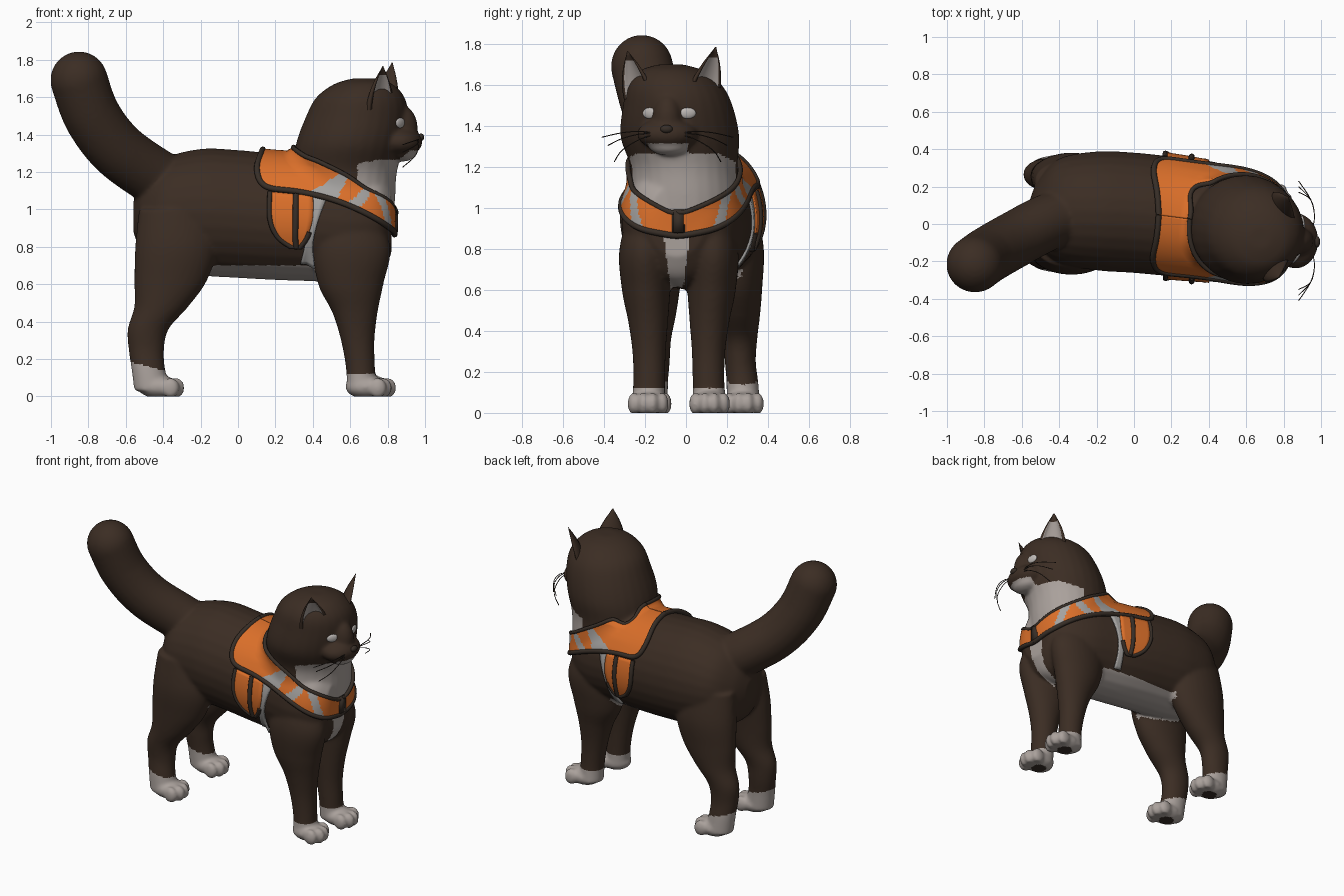
import bpy, bmesh, math
from mathutils import Vector, Matrix

if "Cube" in bpy.data.objects:
    bpy.data.objects.remove(bpy.data.objects["Cube"])

def mat(name, rgb):
    m = bpy.data.materials.new(name)
    m.diffuse_color = (*rgb, 1)
    m.use_nodes = True
    m.node_tree.nodes["Principled BSDF"].inputs["Base Color"].default_value = m.diffuse_color
    return m

FUR = mat("dark_brown_fur", (0.044, 0.026, 0.017))
PALE = mat("pale_grey_fur", (0.40, 0.355, 0.33))
ORANGE = mat("orange_fabric", (0.71, 0.16, 0.023))
REFLECT = mat("reflective_grey", (0.37, 0.36, 0.35))
TRIM = mat("dark_trim", (0.038, 0.027, 0.020))
EYE = mat("light_eye", (0.52, 0.49, 0.47))

def spline(pts, n):
    """Catmull-Rom samples through tuples of any length."""
    out, last = [], len(pts) - 1
    for k in range(n + 1):
        u = k / n * last
        i = min(int(u), last - 1)
        t = u - i
        a, b, c, d = (pts[max(0, min(last, i + o))] for o in (-1, 0, 1, 2))
        out.append([0.5 * (2*q + (r-p)*t + (2*p-5*q+4*r-s)*t*t + (3*q-p-3*r+s)*t**3)
                    for p, q, r, s in zip(a, b, c, d)])
    return out

def finish(name, bm, mats):
    me = bpy.data.meshes.new(name)
    bmesh.ops.recalc_face_normals(bm, faces=bm.faces)
    for f in bm.faces:
        f.smooth = True
    bm.to_mesh(me)
    bm.free()
    for m in mats:
        me.materials.append(m)
    ob = bpy.data.objects.new(name, me)
    bpy.context.collection.objects.link(ob)
    return ob

def loft(bm, rings, u, v, n=28):
    """Closed tube through rings (x, y, z, radius_u, radius_v)."""
    loops = []
    for x, y, z, ru, rv in spline(rings, 6 * len(rings)):
        c = Vector((x, y, z))
        loops.append([bm.verts.new(c + u * max(ru, .01) * math.cos(a) + v * max(rv, .01) * math.sin(a))
                      for a in (2 * math.pi * k / n for k in range(n))])
    for p, q in zip(loops, loops[1:]):
        for k in range(n):
            bm.faces.new((p[k], p[(k+1) % n], q[(k+1) % n], q[k]))
    bm.faces.new(loops[0][::-1])
    bm.faces.new(loops[-1])

def ball(bm, c, r):
    bmesh.ops.create_uvsphere(bm, u_segments=24, v_segments=14, radius=1,
                              matrix=Matrix.Translation(c) @ Matrix.Diagonal((*r, 1)))

X, Y, Z = Vector((1, 0, 0)), Vector((0, 1, 0)), Vector((0, 0, 1))
bm = bmesh.new()
# torso
loft(bm, [(-.56, .06, .96, .06, .08), (-.51, .06, .96, .18, .2), (-.4, .07, .98, .28, .29),
          (-.2, .07, .985, .318, .338), (0, .06, .975, .322, .342), (.2, .04, .96, .32, .338),
          (.4, .015, .95, .31, .335), (.6, -.015, .93, .3, .325), (.75, -.035, .93, .24, .28),
          (.82, -.045, .94, .14, .18)], Y, Z)
# neck and head
loft(bm, [(.55, 0, .85, .27, .27), (.56, -.005, 1.05, .28, .27), (.57, -.01, 1.2, .28, .262),
          (.6, -.03, 1.35, .29, .29), (.637, -.04, 1.5, .272, .267), (.655, -.055, 1.6, .235, .23),
          (.67, -.07, 1.67, .155, .155), (.675, -.075, 1.70, .06, .06)], X, Y)
# muzzle, nose bridge, chin
ball(bm, (.865, -.09, 1.36), (.122, .15, .08))
ball(bm, (.87, -.09, 1.43), (.092, .075, .13))
ball(bm, (.88, -.085, 1.305), (.075, .1, .05))
# tail
for x, y, z in spline([(-.3, .06, 1.1), (-.46, .01, 1.185), (-.65, -.09, 1.325),
                       (-.78, -.165, 1.5), (-.85, -.215, 1.69)], 32):
    ball(bm, (x, y, z), (.154, .152, .154))
# legs and paws
FRONT = [(.6, .13, 1.02, .13, .1), (.61, .165, .8, .205, .125), (.603, .16, .6, .175, .118),
         (.625, .15, .45, .122, .098), (.64, .145, .3, .09, .082), (.655, .145, .15, .078, .078),
         (.66, .15, .03, .078, .083)]
HIND = [(-.33, .17, 1, .2, .12), (-.33, .19, .8, .22, .135), (-.36, .2, .62, .195, .118),
        (-.41, .205, .48, .145, .102), (-.48, .21, .36, .11, .083), (-.49, .21, .25, .095, .076),
        (-.48, .22, .15, .09, .078), (-.46, .225, .03, .095, .082)]
paws = []
for rings, mid, px in ((FRONT, -.035, .695), (HIND, .055, -.425)):
    for s in (-1, 1):
        loft(bm, [(x, mid + s * o, z, a, b) for x, o, z, a, b in rings], X, Y)
        px2, py = px + (.012 * s if px > 0 else 0), mid + s * rings[-1][1]
        paws.append((px2, py))
        ball(bm, (px2, py, .05), (.11, .09, .062))
        for k, dx in zip((-1.5, -.5, .5, 1.5), (.065, .093, .093, .065)):
            ball(bm, (px2 + dx, py + k * .047, .045), (.048, .03, .055))
rough = finish("cat_body_rough", bm, [])
# fuse everything into one smooth skin
rm = rough.modifiers.new("fuse", 'REMESH')
rm.mode, rm.voxel_size = 'VOXEL', .0105
sm = rough.modifiers.new("relax", 'SMOOTH')
sm.factor, sm.iterations = .5, 12

def baked(ob):
    dg = bpy.context.evaluated_depsgraph_get()
    me = bpy.data.meshes.new_from_object(ob.evaluated_get(dg))
    bpy.data.objects.remove(ob)
    return me

me = baked(rough)
me.name = "cat_body"
body = bpy.data.objects.new("cat_body", me)
bpy.context.collection.objects.link(body)
me.materials.clear()
for m in (FUR, PALE, TRIM):
    me.materials.append(m)
for v in me.vertices:
    v.co.z = max(v.co.z, 0)

def mid_y(x):
    return .065 - .13 * x

def fur_colour(c, n):
    x, y, z = c
    if z < .02 and n.z < -.6 and any(math.hypot(x - px, y - py) < .05 for px, py in paws):  # pads
        return 2
    if z < (.12 if x > 0 else .14 - .25 * (x + .4)):  # paws
        return 1
    if .59 < z < .7 and -.42 < x < .45 and abs(y - mid_y(x)) < .22 and n.z < (-.35 if x > -.15 else -.6):
        return 1                                    # belly
    jaw = 1.265 + .05 * max(0, min(1, (x - .86) / .06)) - .5 * max(0, abs(y + .04) - .2)
    if x > .64 and 1.1 - .55 * (x - .6) < z < jaw:  # throat and chin
        return 1
    if x > .6 and .6 < z <= .95 and n.x > .2 and abs(y + .045) < .03 + .13 * (z - .6):  # bib
        return 1
    return 0

for p in me.polygons:
    p.use_smooth = True
    p.material_index = fur_colour(p.center, p.normal)
bpy.context.view_layer.update()

# harness helpers: wrap sheets and cords on the body
def snap(p, off):
    ok, loc, n, _ = body.closest_point_on_mesh(Vector(p))
    return loc + n * off

def snapped(pts, off):
    """Snap a line of points to the body, then even it out."""
    q = [snap(p, off) for p in pts]
    for _ in range(len(q) // 5):
        q = [q[0]] + [(a + b * 2 + c) / 4 for a, b, c in zip(q, q[1:], q[2:])] + [q[-1]]
    return q

def side_pts(pts, s, n):
    return [Vector((x, mid_y(x) + s * o, z)) for x, o, z in spline(pts, n)]

def cord(name, pts, r, m):
    cu = bpy.data.curves.new(name, 'CURVE')
    cu.dimensions, cu.bevel_depth, cu.bevel_resolution, cu.use_fill_caps = '3D', r, 2, True
    sp = cu.splines.new('POLY')
    sp.points.add(len(pts) - 1)
    for q, p in zip(sp.points, pts):
        q.co = (*p, 1)
    ob = bpy.data.objects.new(name + "_path", cu)
    bpy.context.collection.objects.link(ob)
    mesh = baked(ob)
    mesh.materials.clear()
    mesh.materials.append(m)
    for p in mesh.polygons:
        p.use_smooth = True
    bpy.context.collection.objects.link(bpy.data.objects.new(name, mesh))

def sheet(name, a, b, off, nv, rule):
    bm = bmesh.new()
    cols = [[bm.verts.new(p) for p in snapped([p.lerp(q, j / nv) for p, q in zip(a, b)], off)]
            for j in range(nv + 1)]
    for i in range(len(a) - 1):
        for j in range(nv):
            f = bm.faces.new((cols[j][i], cols[j][i+1], cols[j+1][i+1], cols[j+1][i]))
            f.material_index = rule(i / (len(a) - 1), (j + .5) / nv)
    ob = finish(name, bm, [ORANGE, REFLECT])
    so = ob.modifiers.new("thickness", 'SOLIDIFY')
    so.thickness, so.offset = .012, 0

def vest_rule(t, v):
    i = t * 9
    return int(4.25 + .25 * (1 - v) < i < 5.1 - .2 * (1 - v) or 5.5 < i + .4 * (v - .5) < 5.85
               or 6.4 < i - .5 * (v - .5) < 6.8)

UPPER = [(.29, 0, 1.335), (.3, .15, 1.32), (.36, .24, 1.28), (.42, .27, 1.26), (.5, .29, 1.22),
         (.6, .28, 1.17), (.7, .24, 1.1), (.79, .14, 1.03), (.83, .04, .98), (.835, 0, .98)]
LOWER = [(.13, 0, 1.29), (.12, .12, 1.27), (.1, .22, 1.2), (.14, .28, 1.11), (.3, .33, 1.11),
         (.5, .32, 1.06), (.7, .28, .97), (.79, .17, .9), (.83, .05, .87), (.835, 0, .865)]
STRAP_BACK = [(.17, .33, 1.1), (.17, .34, .95), (.21, .33, .85), (.28, .32, .79)]
STRAP_FRONT = [(.4, .33, 1.08), (.4, .33, .95), (.37, .32, .85), (.33, .31, .79)]
GREY_FRONT = [(.47, .33, 1.07), (.43, .33, .95), (.4, .32, .83), (.38, .25, .68)]
GREY_BACK = [(.38, .33, 1.08), (.385, .33, .95), (.36, .32, .82), (.33, .25, .68)]
for s, tag in ((-1, "near"), (1, "far")):
    up, lo = side_pts(UPPER, s, 120), side_pts(LOWER, s, 120)
    sheet("harness_vest_" + tag, up, lo, .016, 12, vest_rule)
    cord("vest_upper_trim_" + tag, snapped(up, .014), .013, TRIM)
    cord("vest_lower_trim_" + tag, snapped(lo, .017), .016, TRIM)
    sb, sf = side_pts(STRAP_BACK, s, 16), side_pts(STRAP_FRONT, s, 16)
    sheet("girth_strap_" + tag, sb, sf, .016, 8, lambda t, v: 0)
    sheet("girth_reflector_" + tag, side_pts(GREY_BACK, s, 16), side_pts(GREY_FRONT, s, 16), .008, 3,
          lambda t, v: 1)
    cord("strap_trim_" + tag, [snap(p, .016) for p in sb + sf[::-1][:8]], .014, TRIM)
    cord("strap_band_" + tag, [snap(p.lerp(q, .6), .02) for p, q in zip(sb, sf)], .016, TRIM)

# chest buckle
bm = bmesh.new()
bmesh.ops.create_cube(bm, size=1, matrix=Matrix.Translation(snap((.9, -.043, .925), .018)) @
                      Matrix.Diagonal((.025, .065, .12, 1)))
bmesh.ops.bevel(bm, geom=bm.edges[:], offset=.008, segments=2, affect='EDGES')
finish("chest_buckle", bm, [TRIM])

# ears: tapering crescents with a pale hollow
def ear(name, base, tip, yaw):
    bm = bmesh.new()
    rot, loops, n = Matrix.Rotation(yaw, 3, 'Z'), [], 8
    sect = [(-.06 * math.sin(math.pi * k / n), -.1 * math.cos(math.pi * k / n)) for k in range(n + 1)]
    sect += [(-.04 * math.sin(math.pi * k / n) + .004, -.078 * math.cos(math.pi * k / n))
             for k in range(n, -1, -1)]
    for i in range(11):
        t = i / 10
        w = max(.03, (1 - t ** 1.9))
        c = Vector(base).lerp(Vector(tip), t)
        loops.append([bm.verts.new(c + rot @ Vector((x * w, y * w, 0))) for x, y in sect])
    m = len(sect)
    for i, (p, q) in enumerate(zip(loops, loops[1:])):
        for k in range(m):
            f = bm.faces.new((p[k], p[(k+1) % m], q[(k+1) % m], q[k]))
            f.material_index = int(n < k < m - 1 and i < 8)
    bm.faces.new(loops[-1])
    finish(name, bm, [FUR, PALE])

ear("ear_near", (.765, -.23, 1.53), (.775, -.285, 1.765), -.75)
ear("ear_far", (.795, .08, 1.53), (.825, .145, 1.785), .65)

# eyes and nose
for y, tag in ((-.177, "near"), (.008, "far")):
    ok, loc, n, _ = body.ray_cast(Vector((2, y, 1.462)), Vector((-1, 0, 0)))
    bm = bmesh.new()
    ball(bm, (0, 0, 0), (.012, .041, .027))
    bm.transform(Matrix.Translation(loc) @ X.rotation_difference(n).to_matrix().to_4x4())
    finish("eye_" + tag, bm, [EYE])
ok, loc, n, _ = body.ray_cast(Vector((2, -.095, 1.385)), Vector((-1, 0, 0)))
bm = bmesh.new()
ball(bm, loc, (.018, .03, .02))
finish("nose", bm, [TRIM])

# whiskers
for s, tag in ((-1, "near"), (1, "far")):
    for i, dz in enumerate((.01, -.03, -.11)):
        pts = [(.95, -.09 + s * .05, 1.36), (.965, -.09 + s * .13, 1.37 + dz * .3),
               (.945, -.09 + s * .22, 1.36 + dz * .7), (.88, -.09 + s * (.32 - .03 * i), 1.335 + dz)]
        cord(f"whisker_{tag}_{i + 1}", spline(pts, 12), .0025, TRIM)
